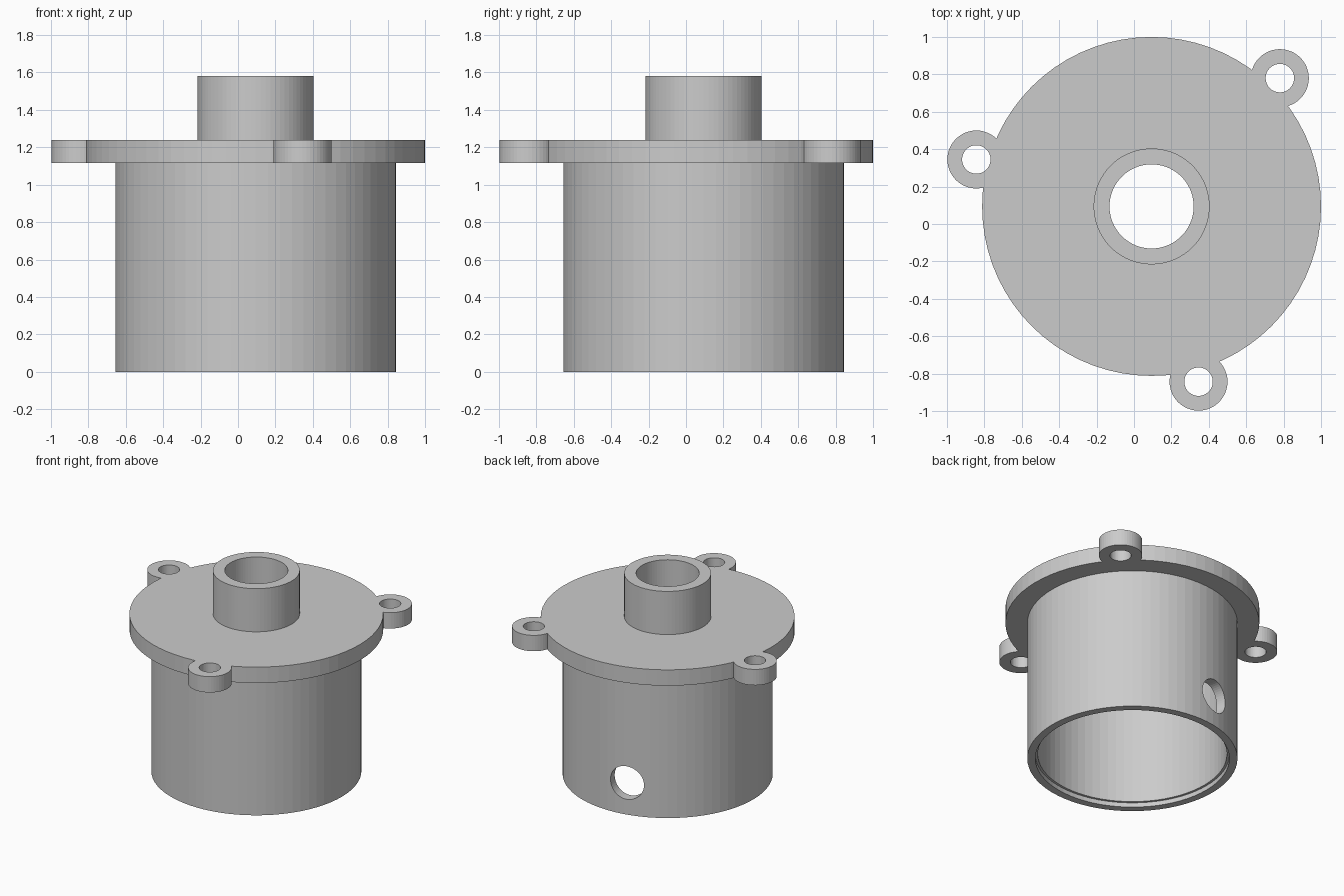
import bpy
import bmesh
from math import cos, sin, pi, radians
from mathutils import Matrix, Vector

if "Cube" in bpy.data.objects:
    bpy.data.objects.remove(bpy.data.objects["Cube"])

AXIS = Vector((0.094, 0.094, 0))      # centre line of the turned body
FLANGE_Z = (1.115, 1.24)
LUG_ANGLES = (45, 165, 285)
LUG_DISTANCE = 0.97


def finish(bm, name):
    bmesh.ops.recalc_face_normals(bm, faces=bm.faces)
    mesh = bpy.data.meshes.new(name)
    bm.to_mesh(mesh)
    bm.free()
    obj = bpy.data.objects.new(name, mesh)
    bpy.context.collection.objects.link(obj)
    return obj


def lathe(name, profile, sides=72):
    """Revolve a closed (radius, z) profile about the body axis."""
    bm = bmesh.new()
    rings = [[bm.verts.new(AXIS + Vector((r * cos(2 * pi * i / sides), r * sin(2 * pi * i / sides), z)))
              for i in range(sides)] for r, z in profile]
    for k, ring in enumerate(rings):
        after = rings[(k + 1) % len(rings)]
        for i in range(sides):
            j = (i + 1) % sides
            bm.faces.new((ring[i], ring[j], after[j], after[i]))
    return finish(bm, name)


def cylinder(name, radius, depth, matrix, sides=48):
    bm = bmesh.new()
    bmesh.ops.create_cone(bm, cap_ends=True, segments=sides, radius1=radius,
                          radius2=radius, depth=depth, matrix=matrix)
    return finish(bm, name)


def combine(target, tool, operation):
    mod = target.modifiers.new(operation, 'BOOLEAN')
    mod.operation = operation
    mod.solver = 'EXACT'
    mod.object = tool
    bpy.context.view_layer.objects.active = target
    bpy.ops.object.modifier_apply(modifier=mod.name)
    bpy.data.objects.remove(tool)


# Hollow cup, flange and neck in one turned profile, with a stepped mouth
z0, z1 = FLANGE_Z
housing = lathe("flanged_housing", [
    (0.693, 0), (0.75, 0), (0.75, z0), (0.906, z0), (0.906, z1), (0.31, z1),
    (0.31, 1.58), (0.225, 1.58), (0.225, z0), (0.675, z0), (0.675, 0.035), (0.693, 0.035)])

# Three mounting lugs, then their bolt holes
places = [Matrix.Translation(AXIS + Vector((LUG_DISTANCE * cos(radians(a)),
                                            LUG_DISTANCE * sin(radians(a)), (z0 + z1) / 2)))
          for a in LUG_ANGLES]
for place in places:
    combine(housing, cylinder("mounting_lug", 0.155, z1 - z0, place), 'UNION')
for place in places:
    combine(housing, cylinder("bolt_hole", 0.076, 0.4, place), 'DIFFERENCE')

# Round port through the back wall
port = (Matrix.Translation(AXIS + Vector((0, 0, 0.25))) @ Matrix.Rotation(radians(102), 4, 'Z')
        @ Matrix.Translation((0.75, 0, 0)) @ Matrix.Rotation(pi / 2, 4, 'Y'))
combine(housing, cylinder("side_port", 0.13, 0.5, port), 'DIFFERENCE')
